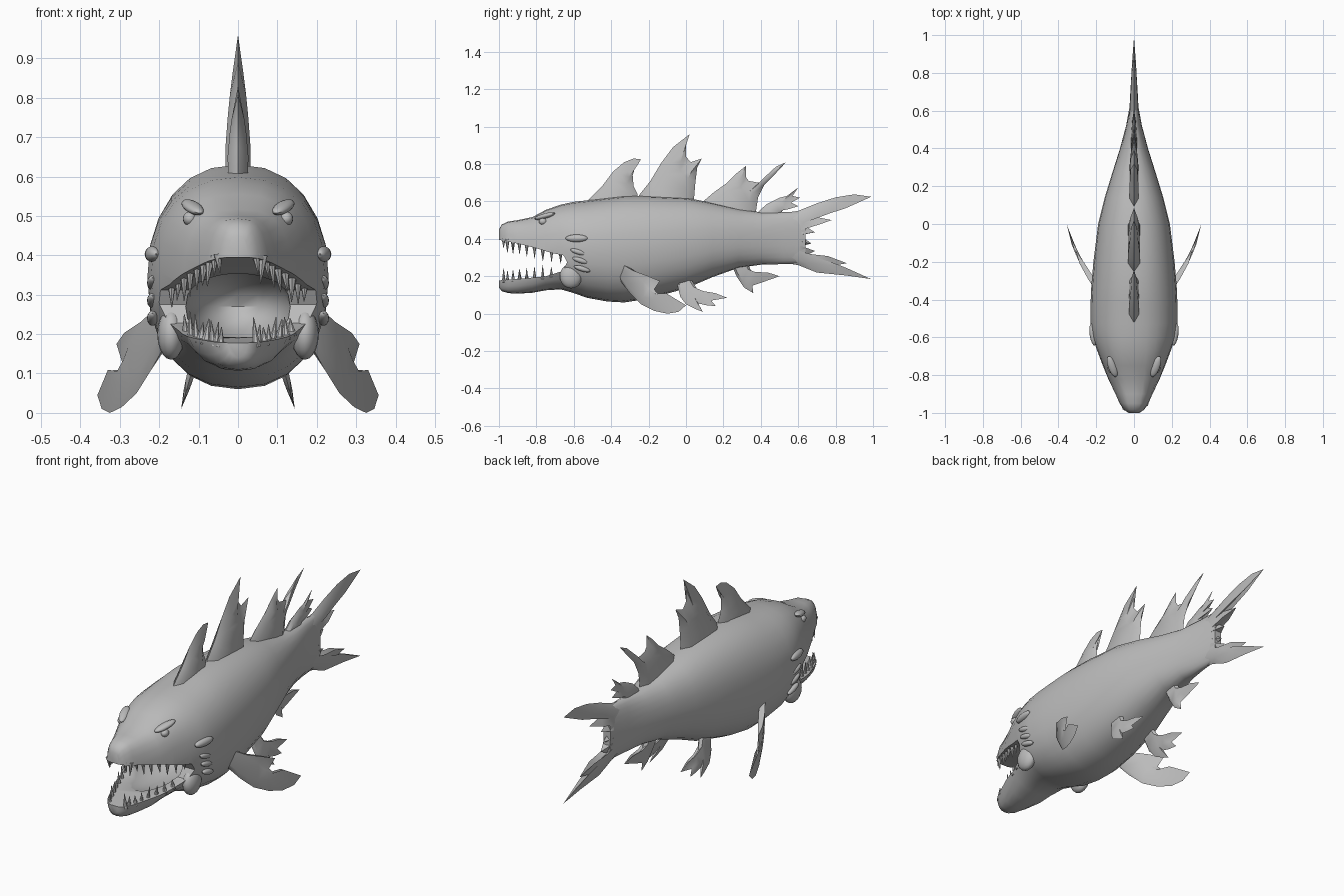
import bpy
import bmesh
import math
import random
from mathutils import Matrix, Vector

random.seed(4)
if bpy.data.objects.get("Cube"):
    bpy.data.objects.remove(bpy.data.objects["Cube"], do_unlink=True)

grey = bpy.data.materials.new("plain grey")
grey.use_nodes = True
grey.diffuse_color = (0.5, 0.5, 0.5, 1)
grey.node_tree.nodes["Principled BSDF"].inputs["Base Color"].default_value = grey.diffuse_color
parts = []


def finish(bm, name, keep=True):
    """Turn a bmesh into a named object with the shared material."""
    bmesh.ops.recalc_face_normals(bm, faces=bm.faces)
    mesh = bpy.data.meshes.new(name)
    bm.to_mesh(mesh)
    bm.free()
    mesh.materials.append(grey)
    obj = bpy.data.objects.new(name, mesh)
    bpy.context.collection.objects.link(obj)
    if keep:
        parts.append(obj)
    return obj


def lookup(table, y, column):
    """Linear interpolation in a table sorted by its first column."""
    for low, high in zip(table, table[1:]):
        if y <= high[0]:
            t = max(0, (y - low[0]) / (high[0] - low[0]))
            return low[column] + t * (high[column] - low[column])
    return table[-1][column]


def ellipsoid(name, centre, radii, tilt=(0, 0, 0), keep=True):
    bm = bmesh.new()
    bmesh.ops.create_uvsphere(bm, u_segments=16, v_segments=10, radius=1)
    turn = Matrix.Identity(4)
    for angle, axis in zip(tilt, "XYZ"):
        turn = Matrix.Rotation(angle, 4, axis) @ turn
    bm.transform(Matrix.Translation(centre) @ turn @ Matrix.Diagonal((*radii, 1)))
    return finish(bm, name, keep)


def fin(name, outline, thick, place=lambda y, z: 0, side=1):
    """Blade with a sharp rim that swells towards its root."""
    bm = bmesh.new()
    points = [Vector(p) for p in outline]
    root = (points[0] + points[-1]) / 2
    reach = max((p - root).length for p in points)

    def vert(p, offset):
        return bm.verts.new((side * (place(*p) + offset), p.x, p.y))

    rim = [vert(p, 0) for p in points]
    count = len(points)
    for sign in (1, -1):
        inner = []
        for p in points:
            swell = thick * (1 - 0.65 * (p - root).length / reach)
            inner.append(vert(root.lerp(p, 0.72), sign * swell))
        for i in range(count):
            j = (i + 1) % count
            bm.faces.new((rim[i], rim[j], inner[j], inner[i]))
        bm.faces.new(inner)
    bmesh.ops.recalc_face_normals(bm, faces=bm.faces)
    bmesh.ops.triangulate(bm, faces=bm.faces)
    return finish(bm, name)


# Body and head: station y, half width, underside, back
stations = [
    (-1, .03, .14, .45), (-.985, .055, .12, .477), (-.95, .078, .11, .493),
    (-.9, .1, .107, .5), (-.82, .138, .112, .517), (-.75, .165, .125, .555),
    (-.67, .195, .13, .583), (-.6, .22, .11, .598), (-.53, .23, .085, .606),
    (-.42, .23, .065, .62), (-.33, .226, .06, .63), (-.2, .215, .08, .63),
    (0, .19, .135, .62), (.14, .155, .195, .593), (.28, .112, .245, .56),
    (.4, .074, .262, .542), (.52, .042, .265, .543), (.64, .02, .27, .545)]
bm = bmesh.new()
rings = []
for y, width, low, high in stations:
    power = 2 / (2.25 + max(0, -.6 - y) * 2.5)
    ring = []
    for k in range(24):
        c, s = math.cos(math.tau * k / 24), math.sin(math.tau * k / 24)
        x = math.copysign(abs(c) ** power, c) * width
        z = (low + high) / 2 + math.copysign(abs(s) ** power, s) * (high - low) / 2
        ring.append(bm.verts.new((x, y, z)))
    rings.append(ring)
for a, b in zip(rings, rings[1:]):
    for k in range(24):
        n = (k + 1) % 24
        bm.faces.new((a[k], a[n], b[n], b[k]))
bm.faces.new(rings[0])
bm.faces.new(rings[-1])
body = finish(bm, "body")

# Mouth opening, cut right through between the lips, and the throat behind it
upper_lip = [(-1.1, .4), (-1, .395), (-.9, .375), (-.8, .35), (-.72, .325), (-.655, .312)]
lower_lip = [(-1.1, .175), (-1, .178), (-.88, .187), (-.75, .2), (-.66, .228)]
bm = bmesh.new()
loop = upper_lip + [(-.635, .275)] + lower_lip[::-1]
face = bm.faces.new([bm.verts.new((-.3, y, z)) for y, z in loop])
extruded = bmesh.ops.extrude_face_region(bm, geom=[face])["geom"]
bmesh.ops.translate(bm, vec=(.6, 0, 0), verts=[v for v in extruded if isinstance(v, bmesh.types.BMVert)])
mouth_cutter = finish(bm, "mouth_cutter", keep=False)
throat_cutter = ellipsoid("throat_cutter", (0, -.66, .27), (.135, .28, .1), keep=False)
bpy.context.view_layer.objects.active = body
for cutter in (mouth_cutter, throat_cutter):
    cut = body.modifiers.new("cut", "BOOLEAN")
    cut.operation, cut.solver, cut.object = "DIFFERENCE", "EXACT", cutter
    bpy.ops.object.modifier_apply(modifier=cut.name)
    bpy.data.objects.remove(cutter, do_unlink=True)


# Teeth: irregular cones following each lip
def teeth(name, lip, start, end, count, inset, down):
    bm = bmesh.new()
    flip = Matrix.Rotation(math.pi if down else 0, 4, "X")
    for i in range(count):
        y = start + (end - start) * (i / (count - 1)) ** 1.3
        for side in (1, -1):
            length = random.uniform(.045, .075)
            x = side * lookup(stations, y, 1) * inset
            z = lookup(lip, y, 1) + (-1 if down else 1) * (length / 2 - .012)
            lean = Matrix.Rotation(random.uniform(-.15, .15), 4, "Y")
            bmesh.ops.create_cone(
                bm, cap_ends=True, segments=7, radius1=random.uniform(.01, .014),
                radius2=.001, depth=length,
                matrix=Matrix.Translation((x, y + .01, z)) @ lean @ flip)
    finish(bm, name)


teeth("upper_teeth", upper_lip, -.985, -.68, 9, .88, True)
teeth("lower_teeth", lower_lip, -.985, -.73, 8, .78, False)

# Dorsal fins, front to back
fin("front_dorsal_fin", [
    (-.54, .58), (-.52, .61), (-.45, .68), (-.39, .76), (-.33, .81), (-.28, .83),
    (-.24, .825), (-.27, .79), (-.285, .74), (-.28, .68), (-.26, .64), (-.26, .58)], .035)
fin("main_dorsal_fin", [
    (-.26, .59), (-.25, .635), (-.19, .71), (-.13, .81), (-.07, .89), (.02, .96),
    (0, .9), (0, .84), (.025, .81), (.085, .83), (.06, .78), (.05, .7), (.04, .58)], .042)
fin("rear_dorsal_fin", [
    (.06, .56), (.08, .59), (.15, .65), (.22, .7), (.27, .75), (.32, .79), (.32, .73),
    (.335, .71), (.39, .7), (.44, .74), (.48, .785), (.535, .81), (.47, .74),
    (.42, .69), (.385, .62), (.37, .52)], .03)
fin("small_dorsal_fin", [
    (.36, .52), (.43, .585), (.5, .62), (.54, .63), (.6, .675), (.57, .63), (.61, .62),
    (.56, .595), (.6, .575), (.52, .56), (.5, .52)], .018)

# Ragged tail fin
fin("tail_fin", [
    (.5, .535), (.6, .55), (.7, .59), (.8, .622), (.9, .638), (.99, .625), (.88, .59),
    (.76, .545), (.68, .52), (.78, .5), (.65, .46), (.69, .435), (.61, .42), (.67, .375),
    (.61, .36), (.69, .335), (.64, .31), (.73, .285), (.86, .27), (.78, .255),
    (.9, .22), (.99, .185), (.85, .205), (.7, .22), (.6, .26), (.5, .275)], .03)

# Anal fin
fin("anal_fin", [
    (.24, .27), (.27, .2), (.31, .14), (.36, .11), (.355, .15), (.4, .165), (.5, .2),
    (.4, .205), (.35, .225), (.33, .27)], .02)

# Paired parts
for side, label in ((1, "left"), (-1, "right")):
    fin(label + "_pectoral_fin", [
        (-.4, .27), (-.37, .2), (-.3, .11), (-.24, .05), (-.17, .015), (-.1, 0),
        (-.04, .01), (0, .045), (-.08, .04), (-.13, .08), (-.17, .13), (-.14, .175),
        (-.25, .215), (-.36, .28)],
        .022, lambda y, z: .357 + .25 * y - .69 * y * y, side)
    fin(label + "_pelvic_fin", [
        (-.05, .17), (-.03, .09), (0, .05), (.05, .025), (.09, .01), (.065, .055),
        (.11, .045), (.16, .04), (.135, .07), (.22, .085), (.13, .1), (.06, .13), (.03, .18)],
        .014, lambda y, z: .147 - .28 * z, side)
    ellipsoid(label + "_eye", (side * .122, -.765, .493), (.018, .022, .018))
    ellipsoid(label + "_brow", (side * .115, -.755, .522), (.022, .06, .014),
              (.25, 0, side * -.35))
    ellipsoid(label + "_cheek_flap", (side * .217, -.585, .403), (.018, .06, .02),
              (0, 0, side * -.15))
    ellipsoid(label + "_jaw_hinge", (side * .17, -.615, .2), (.035, .06, .065))
    # Gill folds behind the jaw
    for i in range(3):
        ellipsoid(f"{label}_gill_fold_{i + 1}", (side * .217, -.575 + .01 * i, .33 - .045 * i),
                  (.014, .045, .014), (-.3, 0, 0))

# Smooth shading with crisp rims
bpy.ops.object.select_all(action="DESELECT")
for part in parts:
    part.select_set(True)
bpy.context.view_layer.objects.active = body
bpy.ops.object.shade_smooth_by_angle(angle=math.radians(42))
